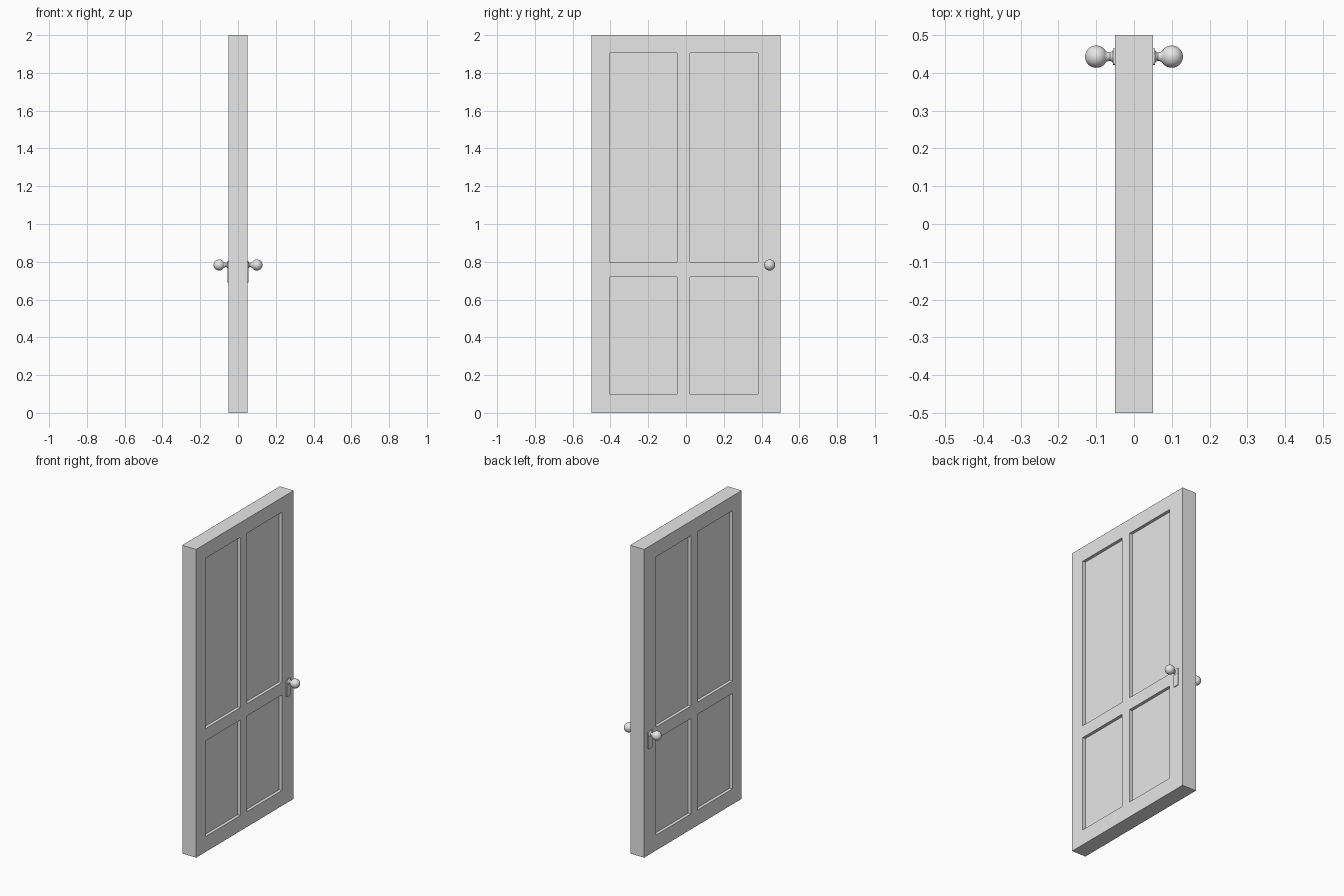
import bpy, bmesh, math
from mathutils import Vector

if "Cube" in bpy.data.objects:
    bpy.data.objects.remove(bpy.data.objects["Cube"])

grey = bpy.data.materials.new("light_grey")
grey.diffuse_color = (0.8, 0.8, 0.8, 1)
grey.use_nodes = True
grey.node_tree.nodes["Principled BSDF"].inputs["Base Color"].default_value = grey.diffuse_color


def finish(name, bm, smooth=False):
    bmesh.ops.recalc_face_normals(bm, faces=bm.faces)
    me = bpy.data.meshes.new(name)
    bm.to_mesh(me)
    bm.free()
    me.materials.append(grey)
    ob = bpy.data.objects.new(name, me)
    bpy.context.collection.objects.link(ob)
    if smooth:
        bpy.ops.object.select_all(action='DESELECT')
        ob.select_set(True)
        bpy.context.view_layer.objects.active = ob
        bpy.ops.object.shade_smooth_by_angle(angle=math.radians(40))
    return ob


# Door leaf: a grid of stiles, rails and panels, extruded to thickness
T, RECESS = 0.05, 0.02
ys = [-0.5, -0.405, -0.047, 0.02, 0.38, 0.5]
zs = [0, 0.10, 0.72, 0.80, 1.905, 2.0]
bm = bmesh.new()
grid = [[bm.verts.new((T, y, z)) for z in zs] for y in ys]
for i in range(5):
    for j in range(5):
        bm.faces.new((grid[i][j], grid[i + 1][j], grid[i + 1][j + 1], grid[i][j + 1]))
new = bmesh.ops.extrude_face_region(bm, geom=bm.faces[:], use_keep_orig=True)["geom"]
for v in new:
    if isinstance(v, bmesh.types.BMVert):
        v.co.x = -T
bmesh.ops.recalc_face_normals(bm, faces=bm.faces)

# Sink the four panels on both sides
centres = [((ys[i] + ys[i + 1]) / 2, (zs[j] + zs[j + 1]) / 2) for i in (1, 3) for j in (1, 3)]
panels = []
for f in bm.faces:
    c = f.calc_center_median()
    if abs(c.x) > T - 1e-4 and any(abs(c.y - y) + abs(c.z - z) < 1e-4 for y, z in centres):
        panels.append(f)
for f in bmesh.ops.extrude_discrete_faces(bm, faces=panels)["faces"]:
    for v in f.verts:
        v.co.x -= math.copysign(RECESS, v.co.x)
finish("door_leaf", bm)

KY, KZ = 0.443, 0.783


def knob(side, label):
    # Flared neck and ball, turned around the x axis
    prof = [(0.049, 0.0), (0.049, 0.019), (0.055, 0.019), (0.058, 0.014), (0.063, 0.011), (0.068, 0.012)]
    prof += [(0.10 - 0.0295 * math.cos(a), 0.0295 * math.sin(a))
             for a in (math.radians(28 + 152 * k / 14) for k in range(15))]
    bm = bmesh.new()
    vs = [bm.verts.new((side * x, KY, KZ + r)) for x, r in prof]
    es = [bm.edges.new(p) for p in zip(vs, vs[1:])]
    bmesh.ops.spin(bm, geom=vs + es, cent=(0, KY, KZ), axis=(1, 0, 0),
                   angle=math.tau, steps=28, use_duplicate=False)
    bmesh.ops.remove_doubles(bm, verts=bm.verts, dist=1e-5)
    finish("knob_" + label, bm, True)

    # Backplate with rounded corners
    hw, z0, z1, r = 0.0215, 0.69, 0.803, 0.006
    bm = bmesh.new()
    pts = []
    for n, (sy, zc) in enumerate(((1, z1 - r), (-1, z1 - r), (-1, z0 + r), (1, z0 + r))):
        for k in range(5):
            a = math.radians(90 * n + 22.5 * k)
            pts.append((side * 0.049, KY + sy * (hw - r) + r * math.cos(a), zc + r * math.sin(a)))
    face = bm.faces.new([bm.verts.new(p) for p in pts])
    ext = bmesh.ops.extrude_face_region(bm, geom=[face], use_keep_orig=True)["geom"]
    bmesh.ops.translate(bm, verts=[v for v in ext if isinstance(v, bmesh.types.BMVert)],
                        vec=Vector((side * 0.006, 0, 0)))
    finish("backplate_" + label, bm, True)


knob(1, "right")
knob(-1, "left")
